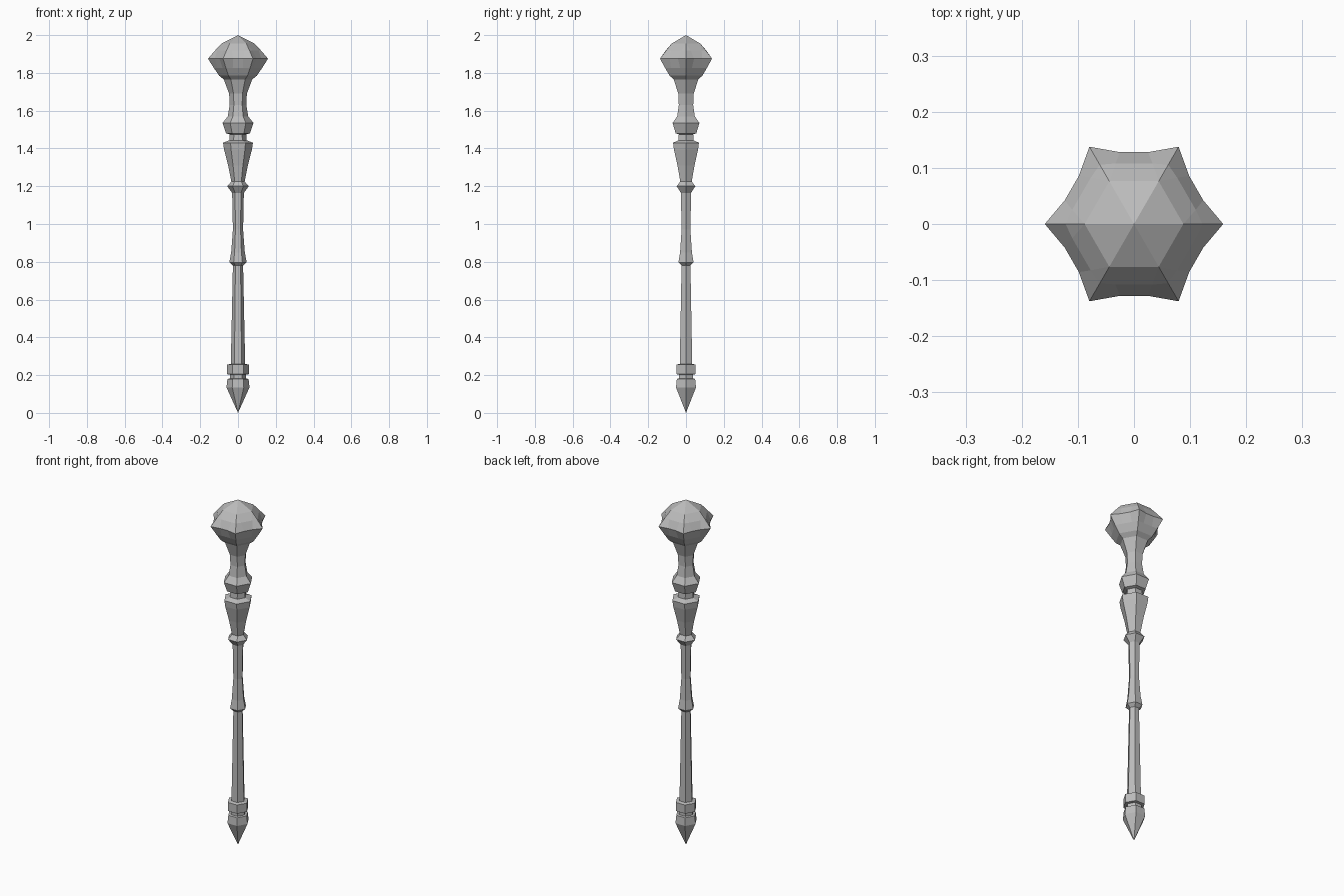
import bpy, bmesh, math
from mathutils import Vector, Matrix

cube = bpy.data.objects.get("Cube")
if cube:
    bpy.data.objects.remove(cube, do_unlink=True)

stone = bpy.data.materials.new("grey stone")
stone.use_nodes = True
GREY = (0.5, 0.5, 0.5, 1)
stone.diffuse_color = GREY
stone.node_tree.nodes["Principled BSDF"].inputs["Base Color"].default_value = GREY


def hex_ring(radius, z):
    """Six points with corners on the x axis."""
    return [Matrix.Rotation(math.radians(60 * k), 3, "Z") @ Vector((radius, 0, z))
            for k in range(6)]


def star_ring(tip, flat, half, z):
    """Six pointed tips, each followed by a short flat of two points."""
    # One sector: the tip at 0 degrees, the flat centred at 30 degrees
    a = math.radians(30)
    out, along = Vector((math.cos(a), math.sin(a), 0)), Vector((-math.sin(a), math.cos(a), 0))
    sector = [Vector((tip, 0, z))]
    sector += [out * flat + along * s * half + Vector((0, 0, z)) for s in (-1, 1)]
    return [Matrix.Rotation(math.radians(60 * k), 3, "Z") @ p
            for k in range(6) for p in sector]


def loft(name, rings):
    """Skin a stack of equal rings; a ring at zero radius closes to a point."""
    bm = bmesh.new()
    rows = [[bm.verts.new(p) for p in ring] for ring in rings]
    n = len(rows[0])
    for low, high in zip(rows, rows[1:]):
        for i in range(n):
            j = (i + 1) % n
            bm.faces.new((low[i], low[j], high[j], high[i]))
    bmesh.ops.remove_doubles(bm, verts=bm.verts, dist=0.0005)
    bmesh.ops.recalc_face_normals(bm, faces=bm.faces)
    mesh = bpy.data.meshes.new(name)
    bm.to_mesh(mesh)
    bm.free()
    mesh.materials.append(stone)
    obj = bpy.data.objects.new(name, mesh)
    bpy.context.collection.objects.link(obj)


# Turned parts of the handle, as (corner radius, height) from the bottom up
parts = {
    "pommel_spike": [(0, 0), (0.061, 0.135), (0.056, 0.18), (0.042, 0.182), (0.042, 0.203)],
    "pommel_collar": [(0.042, 0.203), (0.058, 0.205), (0.058, 0.255), (0.038, 0.26)],
    "lower_shaft": [(0.038, 0.26), (0.027, 0.78)],
    "grip_ring": [(0.027, 0.78), (0.046, 0.797), (0.036, 0.85)],
    "upper_shaft": [(0.036, 0.85), (0.027, 0.97), (0.031, 1.165)],
    "shaft_collar": [(0.031, 1.165), (0.057, 1.2), (0.035, 1.225)],
    "flared_socket": [(0.035, 1.225), (0.052, 1.31), (0.074, 1.395), (0.079, 1.43),
                      (0.046, 1.443), (0.044, 1.475)],
    "neck_collar": [(0.044, 1.475), (0.063, 1.48), (0.082, 1.535), (0.054, 1.57)],
    "neck": [(0.054, 1.57), (0.044, 1.63), (0.047, 1.69), (0.075, 1.765), (0.1, 1.785)],
}
for name, profile in parts.items():
    loft(name, [hex_ring(r, z) for r, z in profile])

# Six-pointed head, from its hexagonal base through the star to the peak
COS = math.cos(math.radians(30))
loft("mace_head", [
    star_ring(0.1, 0.1 * COS, 0.03, 1.785),
    star_ring(0.127, 0.11, 0.028, 1.825),
    star_ring(0.159, 0.128, 0.025, 1.875),
    star_ring(0.122, 0.108, 0.033, 1.918),
    star_ring(0.088, 0.088 * COS, 0.044, 1.955),
    star_ring(0, 0, 0, 2),
])
